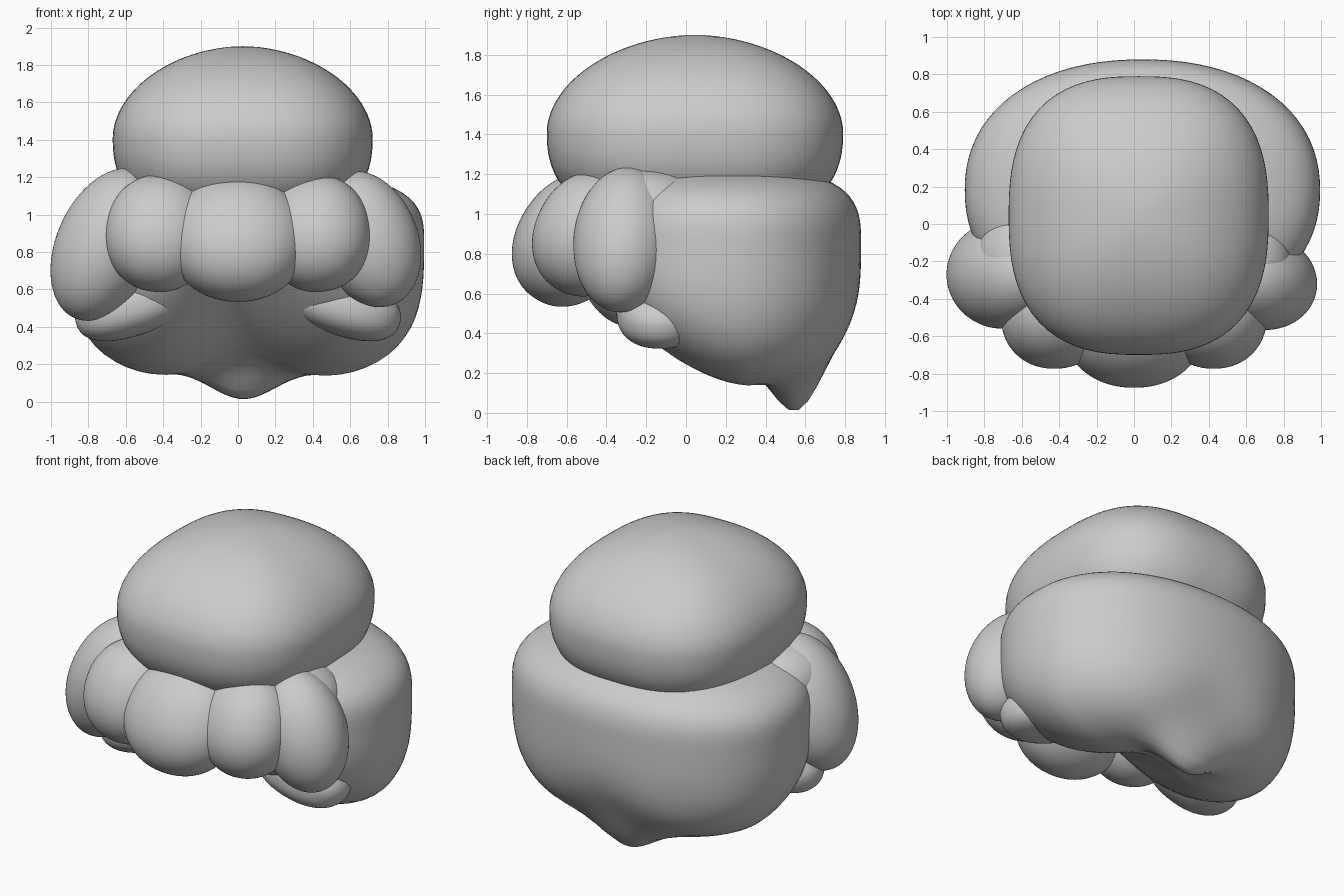
import bpy, bmesh, math
from mathutils import Matrix, Vector

if "Cube" in bpy.data.objects:
    bpy.data.objects.remove(bpy.data.objects["Cube"])

grey = bpy.data.materials.new("soft_grey")
grey.use_nodes = True
grey.diffuse_color = (0.6, 0.6, 0.6, 1)
grey.node_tree.nodes["Principled BSDF"].inputs["Base Color"].default_value = (0.6, 0.6, 0.6, 1)


def blob(name, centre, size, plan=2.0, rise=(2.0, 2.0), low=None, tilt=(0, 0), shape=None):
    """Rounded ball: plan and rise (upper, lower) set squareness, low is the depth below centre."""
    bm = bmesh.new()
    bmesh.ops.create_uvsphere(bm, u_segments=80, v_segments=48, radius=1)
    turn = Matrix.Rotation(tilt[1], 3, 'Y') @ Matrix.Rotation(tilt[0], 3, 'X')
    for v in bm.verts:
        x, y, z = v.co
        power = rise[0] if z >= 0 else rise[1]
        height = low if low and z < 0 else size[2]
        flat = math.hypot(x, y)
        k = (flat ** power + abs(z) ** power) ** (-1 / power)
        k_plan = 1
        if flat > 1e-6:
            k_plan = flat / (abs(x) ** plan + abs(y) ** plan) ** (1 / plan)
        p = Vector((x * k * k_plan * size[0], y * k * k_plan * size[1], z * k * height))
        p = turn @ p + Vector(centre)
        v.co = shape(p) if shape else p
    mesh = bpy.data.meshes.new(name)
    bm.to_mesh(mesh)
    bm.free()
    mesh.materials.append(grey)
    mesh.shade_smooth()
    obj = bpy.data.objects.new(name, mesh)
    bpy.context.collection.objects.link(obj)
    return obj


def bump(d, width):
    return math.exp(-(d / width) ** 2)


MID = 0.85


def nape(p):
    """Pull the underside into two lobes, a front arch and a centre tail."""
    if p.z >= MID:
        return p
    x, y = p.x - 0.03, p.y
    floor = 0.1 + 0.55 * max(0, 0.32 - y) ** 1.5
    floor += bump(x, 0.3) * (0.15 + 0.25 * max(0, 0.2 - y))
    floor -= 0.28 * bump(x, 0.25) * bump(y - 0.56, 0.17)
    depth = MID - p.z
    return Vector((p.x, p.y, MID - depth * (MID - floor)))


# Crown and the large back mass
blob("crown", (0.025, 0.045, 1.41), (0.695, 0.745, 0.49), 2.6, (1.9, 2.4), low=0.5)
blob("back_mass", (0.045, 0.18, MID), (0.95, 0.7, 0.38), 2.2, (3.1, 3.2), low=1.0, shape=nape)

# Fringe locks, swept outward at the tips
blob("fringe_centre", (0, -0.57, 0.87), (0.37, 0.28, 0.35), 2.1, (2.1, 2.1), tilt=(-0.55, 0))
for side, label in ((-1, "right"), (1, "left")):
    blob("fringe_" + label, (side * 0.42, -0.49, 0.9), (0.29, 0.27, 0.32),
         2.1, (2.1, 2.1), tilt=(-0.45, -side * 0.12))
    # Soft tufts under the side locks
    blob("cheek_tuft_" + label, (side * 0.57, -0.13, 0.51), (0.31, 0.22, 0.16),
         2.2, (2.2, 2.4), tilt=(0, side * 0.3))

# Side locks, the right one hanging a little lower
blob("side_lock_right", (-0.7, -0.27, 0.84), (0.27, 0.29, 0.43), 2, (2, 2), tilt=(0, 0.42))
blob("side_lock_left", (0.69, -0.31, 0.87), (0.27, 0.255, 0.38), 2, (2, 2), tilt=(-0.1, -0.4))

# Roots joining the side locks to the back mass
for side, label in ((-1, "right"), (1, "left")):
    blob("side_root_" + label, (side * 0.57, -0.2, 1.02), (0.27, 0.3, 0.21), 2, (2, 2))
